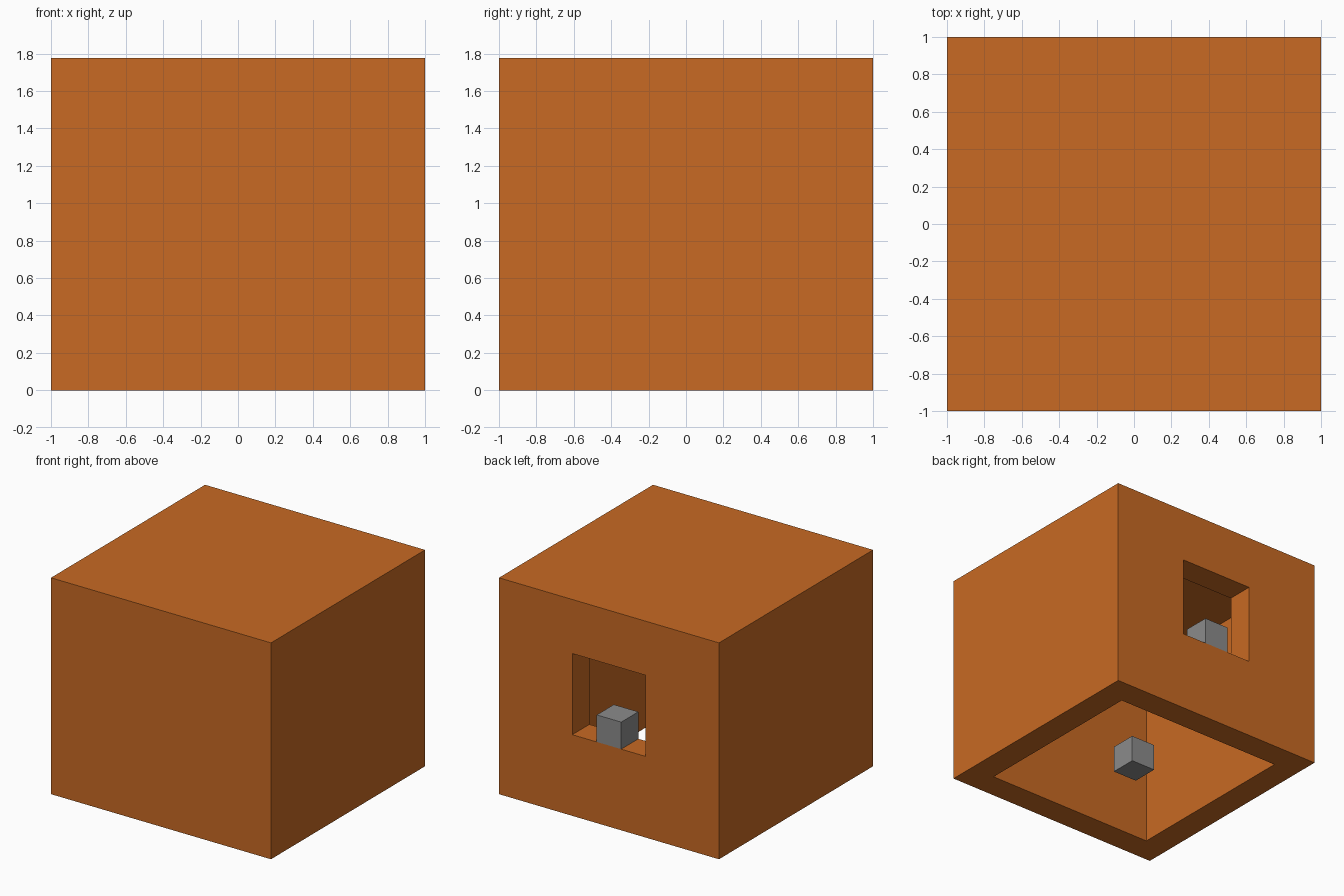
import bpy
import bmesh
from mathutils import Matrix, Vector

if "Cube" in bpy.data.objects:
    bpy.data.objects.remove(bpy.data.objects["Cube"], do_unlink=True)

U = 2 / 9  # block unit: the model is 9 x 9 x 8 blocks


def material(name, color):
    m = bpy.data.materials.new(name)
    m.use_nodes = True
    m.diffuse_color = (*color, 1)
    bsdf = m.node_tree.nodes["Principled BSDF"]
    bsdf.inputs["Base Color"].default_value = (*color, 1)
    bsdf.inputs["Roughness"].default_value = 0.8
    return m


orange = material("orange", (0.578, 0.144, 0.017))
grey = material("grey", (0.26, 0.26, 0.26))


def box(name, low, high, mat):
    """Box between two corners given in block units."""
    low, high = Vector(low) * U, Vector(high) * U
    bm = bmesh.new()
    bmesh.ops.create_cube(bm, size=1, matrix=Matrix.LocRotScale((low + high) / 2, None, high - low))
    mesh = bpy.data.meshes.new(name)
    bm.to_mesh(mesh)
    bm.free()
    mesh.materials.append(mat)
    obj = bpy.data.objects.new(name, mesh)
    bpy.context.scene.collection.objects.link(obj)
    return obj


def cut(target, low, high):
    """Subtract a box from the target, then discard the cutter."""
    cutter = box("cutter", low, high, orange)
    cutter.hide_render = True
    mod = target.modifiers.new("cut", "BOOLEAN")
    mod.operation = "DIFFERENCE"
    mod.solver = "EXACT"
    mod.object = cutter
    bpy.context.view_layer.objects.active = target
    bpy.ops.object.modifier_apply(modifier=mod.name)
    bpy.data.objects.remove(cutter, do_unlink=True)


# Hollow shell, open underneath, with a square window through the back wall
shell = box("shell", (-4.5, -4.5, 0), (4.5, 4.5, 8), orange)
cut(shell, (-3.5, -3.5, -1), (3.5, 3.5, 7))
cut(shell, (-1.5, 2.5, 3), (1.5, 5.5, 6))

# One block on the window sill and one on the ground in the middle
box("sill_block", (-0.5, 3.5, 3), (0.5, 4.5, 4), grey)
box("floor_block", (-0.5, -0.5, 0), (0.5, 0.5, 1), grey)
